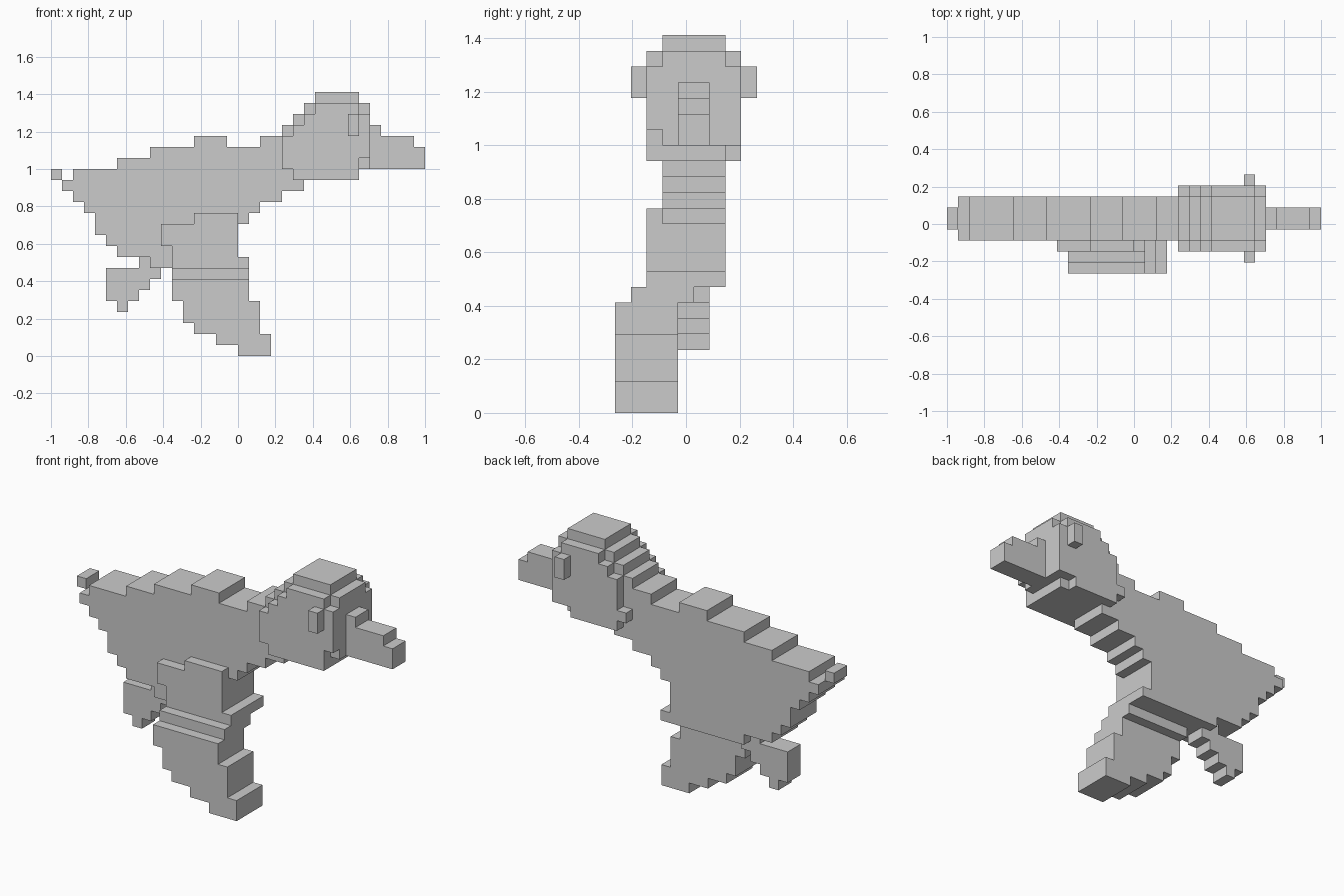
import bpy, bmesh

if "Cube" in bpy.data.objects:
    bpy.data.objects.remove(bpy.data.objects["Cube"])

U = 2 / 34            # size of one block
X0, Y0 = -1.0, -4.5 * U


def stepped_slab(name, y0, y1, columns):
    """Extrude a stepped side outline from block row y0 to y1.
    columns: (x start, x end, z bottom, z top) in blocks, left to right."""
    top, bottom = [], []
    for a, b, lo, hi in columns:
        top += [(a, hi), (b, hi)]
        bottom += [(a, lo), (b, lo)]
    outline = []
    for p in bottom + top[::-1]:
        if not outline or p != outline[-1]:
            outline.append(p)
    bm = bmesh.new()
    face = bm.faces.new([bm.verts.new((X0 + x * U, Y0 + y0 * U, z * U)) for x, z in outline])
    ext = bmesh.ops.extrude_face_region(bm, geom=[face])
    moved = [v for v in ext["geom"] if isinstance(v, bmesh.types.BMVert)]
    bmesh.ops.translate(bm, verts=moved, vec=(0, (y1 - y0) * U, 0))
    bmesh.ops.recalc_face_normals(bm, faces=bm.faces)
    mesh = bpy.data.meshes.new(name)
    bm.to_mesh(mesh)
    bm.free()
    obj = bpy.data.objects.new(name, mesh)
    bpy.context.collection.objects.link(obj)
    return obj


# Body, neck and middle of the head
stepped_slab("body", 3, 7, [
    (1, 2, 15, 16), (2, 3, 14, 17), (3, 4, 13, 17), (4, 5, 11, 17),
    (5, 6, 10, 17), (6, 9, 9, 18), (9, 13, 8, 19), (13, 16, 8, 20),
    (16, 17, 8, 19), (17, 18, 12, 19), (18, 19, 13, 19), (19, 21, 14, 20),
    (21, 22, 15, 21), (22, 23, 15, 22), (23, 24, 16, 23), (24, 28, 16, 24),
    (28, 29, 17, 23)])
stepped_slab("belly_ledge", 3, 7, [(17, 18, 8, 9)])
stepped_slab("tail_tip", 4, 6, [(0, 1, 16, 17)])

# Sides of the head
stepped_slab("right_cheek", 2, 3, [
    (21, 22, 17, 20), (22, 23, 16, 21), (23, 24, 16, 22),
    (24, 28, 16, 23), (28, 29, 18, 22)])
stepped_slab("left_cheek", 7, 8, [
    (21, 22, 17, 18), (22, 23, 16, 21), (23, 24, 16, 22),
    (24, 27, 16, 23), (27, 28, 17, 23), (28, 29, 17, 22)])

# Eyes
for name, y in (("right_eye", 1), ("left_eye", 8)):
    stepped_slab(name, y, y + 1, [(27, 28, 20, 22)])

# Snout
stepped_slab("snout", 4, 6, [(29, 30, 17, 21), (30, 33, 17, 20), (33, 34, 17, 19)])

# Near leg: thigh, knee layer, lower leg
stepped_slab("thigh", 2, 3, [(10, 11, 10, 12), (11, 13, 8, 12), (13, 17, 8, 13), (17, 18, 8, 9)])
stepped_slab("knee", 1, 5, [(11, 18, 7, 8)])
stepped_slab("lower_leg", 0, 4, [
    (11, 12, 5, 7), (12, 13, 3, 7), (13, 15, 2, 7), (15, 17, 1, 7),
    (17, 18, 0, 7), (18, 19, 0, 5), (19, 20, 0, 2)])

# Trailing leg
stepped_slab("trailing_leg", 4, 6, [
    (5, 6, 5, 8), (6, 7, 4, 8), (7, 8, 5, 8), (8, 9, 6, 9), (9, 10, 7, 8)])
